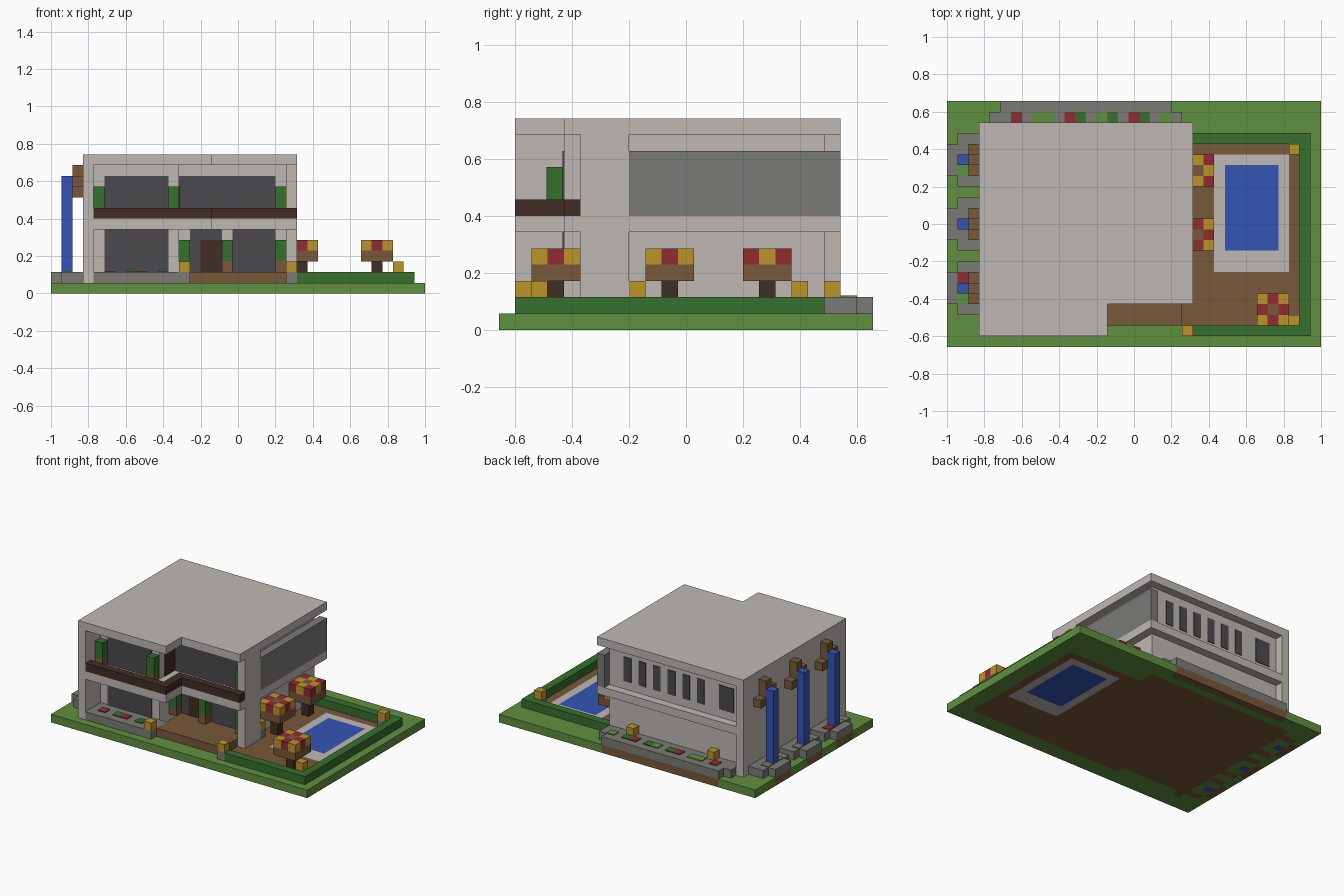
import bpy, bmesh
from mathutils import Vector

cube = bpy.data.objects.get("Cube")
if cube:
    bpy.data.objects.remove(cube)

U = 2 / 35                 # one building block
NX, NY = 35, 23            # plot size in blocks


def material(name, r, g, b):
    m = bpy.data.materials.new(name)
    m.use_nodes = True
    m.diffuse_color = (r, g, b, 1)
    m.node_tree.nodes["Principled BSDF"].inputs["Base Color"].default_value = (r, g, b, 1)
    return m


concrete = material("concrete", .52, .485, .455)
grass = material("grass", .117, .279, .051)
leaf = material("dark leaf", .037, .162, .026)
wood = material("wood", .188, .098, .042)
dark_wood = material("dark wood", .054, .027, .018)
stone = material("stone", .195, .195, .18)
glass = material("dark glass", .069, .069, .078)
water = material("water", .034, .089, .456)
red = material("red", .279, .025, .03)
yellow = material("yellow", .503, .296, .025)


def place(i, j, k):
    return Vector(((i - NX / 2) * U, (j - NY / 2) * U, k * U))


def finish(name, bm, *mats):
    bmesh.ops.recalc_face_normals(bm, faces=bm.faces)
    mesh = bpy.data.meshes.new(name)
    bm.to_mesh(mesh)
    bm.free()
    for m in mats:
        mesh.materials.append(m)
    ob = bpy.data.objects.new(name, mesh)
    bpy.context.collection.objects.link(ob)
    return ob


def prism(name, mat, outline, k0, k1):
    """Flat outline in blocks, raised from k0 to k1."""
    bm = bmesh.new()
    face = bm.faces.new([bm.verts.new(place(i, j, k0)) for i, j in outline])
    top = bmesh.ops.extrude_face_region(bm, geom=[face])["geom"]
    bmesh.ops.translate(bm, vec=(0, 0, (k1 - k0) * U),
                        verts=[v for v in top if isinstance(v, bmesh.types.BMVert)])
    return finish(name, bm, mat)


def box(name, mat, i0, i1, j0, j1, k0, k1):
    return prism(name, mat, [(i0, j0), (i1, j0), (i1, j1), (i0, j1)], k0, k1)


def block(name, mat, i, j, k, h=1):
    return box(name, mat, i, i + 1, j, j + 1, k, k + h)


# Ground plate: later areas override earlier ones
ground_mats = [grass, wood, concrete, water]
areas = [(1, 3, 23, 2, 21), (1, 23, 33, 2, 19), (1, 5, 21, 22, 23), (0, 5, 20, 21, 22),
         (0, 4, 12, 2, 3), (2, 25, 32, 7, 18), (3, 26, 31, 9, 17)]
fountains = (3, 9, 15)
for j in fountains:
    areas += [(1, 0, 1, j + 1, j + 4), (1, 1, 3, j, j + 5),
              (0, 1, 3, j + 1, j + 4), (3, 1, 2, j + 2, j + 3)]

bm = bmesh.new()
bmesh.ops.create_grid(bm, x_segments=NX, y_segments=NY, size=.5)
bmesh.ops.scale(bm, vec=(NX * U, NY * U, 1), verts=bm.verts)
top = bmesh.ops.extrude_face_region(bm, geom=bm.faces[:])["geom"]
bmesh.ops.translate(bm, vec=(0, 0, U), verts=[v for v in top if isinstance(v, bmesh.types.BMVert)])
for f in bm.faces:
    c = f.calc_center_median()
    i = min(max(c.x / U + NX / 2, .1), NX - .1)
    j = min(max(c.y / U + NY / 2, .1), NY - .1)
    for m, i0, i1, j0, j1 in areas:
        if i0 < i < i1 and j0 < j < j1:
            f.material_index = m
finish("ground", bm, *ground_mats)

# House body: left and right halves, each floor
for name, k0, k1 in (("lower", 1, 6), ("upper", 7, 12)):
    prism(name + "_walls", concrete,
          [(4, 4), (12, 4), (12, 7), (22, 7), (22, 20), (4, 20)], k0, k1)
box("side_wall", concrete, 3, 4, 1, 21, 1, 12)
box("corner_column_lower", concrete, 22, 23, 5, 8, 1, 6)
box("corner_column_upper", concrete, 22, 23, 5, 8, 7, 12)


def stepped(i):
    return [(i, 1), (15, 1), (15, 4), (23, 4), (23, 21), (i, 21)]


prism("floor_slab", concrete, stepped(4), 6, 7)
prism("roof", concrete, stepped(3), 12, 13)
box("side_screen", stone, 22, 23, 8, 21, 7, 11)

# Balcony rail following the stepped front
prism("balcony_rail", dark_wood, [(4, 1), (15, 1), (15, 4), (23, 4), (23, 5),
                                  (14, 5), (14, 2), (4, 2)], 7, 8)

# Windows and doors as thin plates
T = .08
for n, (i0, i1, j, k0, k1) in enumerate([(5, 11, 4, 2, 6), (13, 16, 7, 2, 6), (17, 21, 7, 2, 6),
                                         (5, 11, 4, 7, 11), (12, 21, 7, 7, 11)]):
    box(f"front_window_{n}", glass, i0, i1, j - T, j, k0, k1)
box("back_window_wide", glass, 5, 7, 20, 20 + T, 8, 11)
for i in range(9, 20, 2):
    box(f"back_window_{i}", glass, i, i + 1, 20, 20 + T, 8, 11)
box("front_door", dark_wood, 14, 16, 7 - 2 * T, 7 - T, 2, 5)
box("balcony_door", dark_wood, 12, 12 + T, 5, 7 - T, 7, 10)

# Entrance deck
box("deck", wood, 13, 22, 2, 7, 1, 2)

# Potted shrubs
for i, j in ((4, 3), (11, 3), (21, 6)):
    block("balcony_pot", wood, i, j - T, 7)
    block("balcony_shrub", leaf, i, j - T, 8, 2)
for i in (12, 16, 21):
    block("porch_pot", wood, i, 6 - T, 2)
    block("porch_shrub", leaf, i, 6 - T, 3, 2)

# Hedge around the garden
prism("hedge", leaf, [(23, 1), (34, 1), (34, 20), (22, 20), (22, 19), (33, 19), (33, 2), (23, 2)], 1, 2)

# Flower beds
box("front_bed", stone, 4, 13, 1, 4, 1, 2)
box("back_bed_inner", stone, 4, 22, 20, 22, 1, 2)
box("back_bed_outer", stone, 5, 21, 22, 23, 1, 2)
flowers = {red: [(5, 2), (8, 2), (6, 21), (11, 21), (17, 21)],
           leaf: [(7, 2), (10, 2), (12, 21), (15, 21), (18, 21)],
           grass: [(8, 21), (9, 21), (14, 21), (20, 21)]}
for mat, spots in flowers.items():
    for i, j in spots:
        block("flower", mat, i, j, 2, .1)

# Wall fountains with their basins and spouts
for j, before, after in zip(fountains, (grass, stone, grass), (red, stone, stone)):
    prism("basin", stone, [(0, j + 1), (1, j + 1), (1, j), (3, j), (3, j + 5),
                           (1, j + 5), (1, j + 4), (0, j + 4)], 1, 2)
    block("falling_water", water, 1, j + 2, 1, 10)
    block("basin_plant", before, 1, j + 1, 2, .1)
    block("basin_plant", after, 1, j + 3, 2, .1)
    for dj, k in ((1, 10), (2, 11), (2, 10), (3, 9)):
        block("spout", wood, 2, j + dj, k)

# Lamps on posts
for i, j in ((22, 1), (32, 2), (32, 18), (22, 8), (12, 1), (7, 20), (18, 20)):
    block("lamp", yellow, i, j, 2)
    if i > 20:
        block("lamp_post", stone, i, j, 1)

# Blossom trees: trunk, lower crown, chequered upper crown
for i, j, corner, side in ((30, 3, yellow, red), (23, 10, yellow, red), (23, 16, red, yellow)):
    block("trunk", dark_wood, i, j, 1, 2)
    box("crown", wood, i - 1, i + 2, j - 1, j + 2, 3, 4)
    for a in (-1, 0, 1):
        for b in (-1, 0, 1):
            mat = wood if a == b == 0 else corner if a * b else side
            block("blossom", mat, i + a, j + b, 4)
